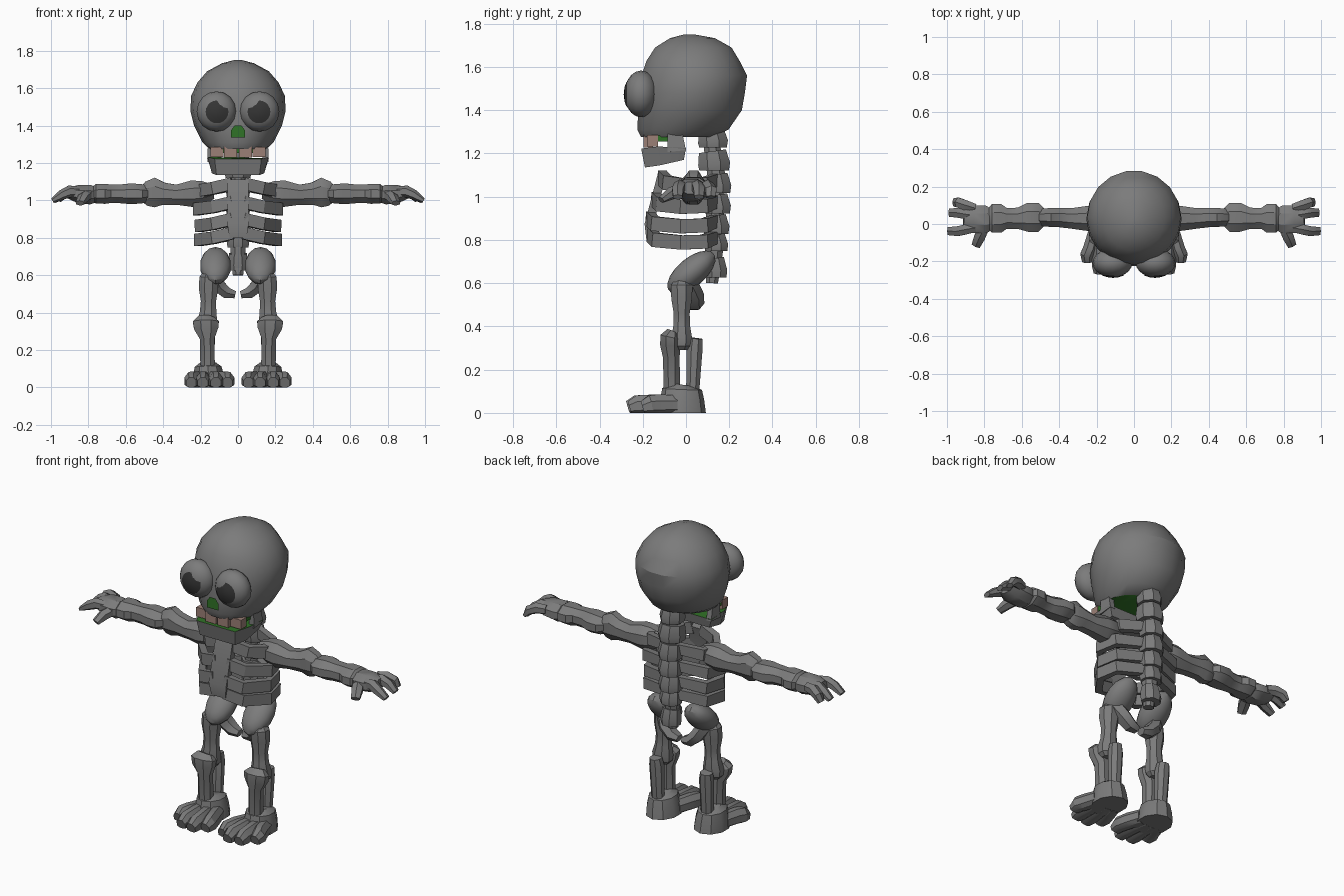
import bpy, bmesh, math
from mathutils import Vector, Matrix


def material(name, col):
    m = bpy.data.materials.new(name)
    m.diffuse_color = (*col, 1)
    return m


BONE = material("bone_grey", (0.20, 0.20, 0.20))
DARK = material("pupil_dark", (0.035, 0.035, 0.035))
GREEN = material("gum_green", (0.03, 0.17, 0.02))
TOOTH = material("tooth_pink", (0.33, 0.215, 0.18))


def finish(name, bm, mats):
    bmesh.ops.recalc_face_normals(bm, faces=bm.faces)
    me = bpy.data.meshes.new(name)
    bm.to_mesh(me)
    bm.free()
    for m in mats:
        me.materials.append(m)
    ob = bpy.data.objects.new(name, me)
    bpy.context.collection.objects.link(ob)
    return ob


def loft(rings):
    """Skin a list of equal point rings and cap both ends."""
    bm = bmesh.new()
    vs = [[bm.verts.new(p) for p in r] for r in rings]
    n = len(vs[0])
    for a, b in zip(vs, vs[1:]):
        for i in range(n):
            bm.faces.new((a[i], a[(i + 1) % n], b[(i + 1) % n], b[i]))
    bm.faces.new(vs[0])
    bm.faces.new(vs[-1])
    return bm


def tube(name, path, n=8, ref=(0, 0, 1), s=1, mat=BONE):
    """Sweep an n-gon along (x, y, z, half_width, half_height); s=-1 mirrors it."""
    pts = [Vector(p[:3]) for p in path]
    rings = []
    k = math.sqrt(2) if n == 4 else 1
    for i, p in enumerate(path):
        t = (pts[min(i + 1, len(pts) - 1)] - pts[max(i - 1, 0)]).normalized()
        side = t.cross(Vector(ref)).normalized()
        up = side.cross(t)
        ring = []
        for j in range(n):
            a = 2 * math.pi * (j + 0.5) / n
            v = pts[i] + side * (p[3] * k * math.cos(a)) + up * (p[4] * k * math.sin(a))
            ring.append((v.x * s, v.y, max(v.z, 0)))
        rings.append(ring)
    return finish(name, loft(rings), [mat])


def box(name, c, h, mat):
    x, y, z = c
    return tube(name, [(x, y, z + h[2], h[0], h[1]), (x, y, z - h[2], h[0], h[1])],
                4, (0, 1, 0), 1, mat)


# Skull: stacked rings (z, front y, back y, half width), green palate beneath
rings = []
for z, f, b, w in [(1.275, -.21, .12, .155), (1.31, -.228, .20, .19), (1.40, -.225, .262, .235),
                   (1.48, -.222, .276, .255), (1.56, -.21, .286, .25), (1.63, -.185, .25, .217),
                   (1.69, -.145, .213, .165), (1.733, -.075, .135, .085), (1.75, -.01, .04, .02)]:
    rings.append([(w * math.cos(a), (f + b) / 2 + (b - f) / 2 * math.sin(a), z)
                  for a in (2 * math.pi * i / 18 for i in range(18))])
bm = loft(rings)
for f in bm.faces:
    if max(v.co.z for v in f.verts) < 1.28:
        f.material_index = 1
finish("skull", bm, [BONE, GREEN])

# Nose hole plate
bm = bmesh.new()
nose = [(-.037, 1.335), (.037, 1.335), (.037, 1.375), (.018, 1.4), (-.018, 1.4), (-.037, 1.375)]
bm.faces.new([bm.verts.new((x, -.236, z)) for x, z in nose])
finish("nose_hole", bm, [GREEN])

# Eyes with notched pupils following the eyeball curve
EX, EY, EZ = .106, .077, .108
for s in (1, -1):
    bm = bmesh.new()
    bmesh.ops.create_uvsphere(bm, u_segments=16, v_segments=10, radius=1)
    bm.transform(Matrix.Translation((.115 * s, -.208, 1.475)) @ Matrix.Diagonal((EX, EY, EZ, 1))
                 @ Matrix.Rotation(math.pi / 2, 4, 'X'))
    finish("eyeball", bm, [BONE])

    def on_eye(r, a):
        x, z = r * math.cos(a), r * math.sin(a)
        y = -EY * 1.04 * math.sqrt(1 - (x / EX) ** 2 - (z / EZ) ** 2)
        return ((.112 + x) * s, -.208 + y, 1.473 + z)

    bm = bmesh.new()
    mid, rim = [], []
    for i in range(20):
        a = 2 * math.pi * i / 20
        r = .042 if 6 <= i <= 8 else .061
        mid.append(bm.verts.new(on_eye(.033, a)))
        rim.append(bm.verts.new(on_eye(r, a)))
    centre = bm.verts.new(on_eye(0, 0))
    for i in range(20):
        j = (i + 1) % 20
        bm.faces.new((centre, mid[i], mid[j]))
        bm.faces.new((mid[i], rim[i], rim[j], mid[j]))
    finish("pupil", bm, [DARK])

# Jaw tray with green gum on top, side hinges and upper teeth
low = [(-.115, -.19, 1.135), (.115, -.19, 1.135), (.14, -.12, 1.145), (.145, -.01, 1.17),
       (-.145, -.01, 1.17), (-.14, -.12, 1.145)]
top = [(-.125, -.207, 1.222), (.125, -.207, 1.222), (.163, -.13, 1.232), (.165, 0, 1.225),
       (-.165, 0, 1.225), (-.163, -.13, 1.232)]
bm = loft([low, top])
bm.faces.ensure_lookup_table()
bm.faces[-1].material_index = 1
finish("jaw", bm, [BONE, GREEN])
for s in (1, -1):
    tube("jaw_hinge", [(.148, -.043, 1.21, .016, .043), (.145, -.052, 1.30, .016, .033)],
         4, (0, 1, 0), s)
    box("front_tooth", (.04 * s, -.175, 1.258), (.034, .022, .03), TOOTH)
    box("side_tooth", (.112 * s, -.155, 1.258), (.034, .025, .027), TOOTH)
box("upper_gum", (0, -.115, 1.268), (.14, .03, .014), GREEN)

# Spine: flared vertebrae (y, z, half width, half depth, half height)
for y, z, w, d, h in [(.125, 1.265, .07, .075, .038), (.13, 1.165, .078, .08, .045),
                      (.145, 1.06, .07, .07, .042), (.145, .965, .07, .068, .042),
                      (.14, .87, .07, .066, .042), (.14, .785, .065, .06, .036),
                      (.14, .67, .06, .055, .045)]:
    tube("vertebra", [(0, y - .008, z + h, w * .85, d * .85), (0, y, z - h * .3, w, d),
                      (0, y, z - h, w * .92, d * .92)], 8, (0, 1, 0))
tube("spine_core", [(0, .11, 1.30, .04, .04), (0, .14, 1.1, .045, .045), (0, .13, .75, .045, .045),
                    (0, .12, .60, .03, .03)], 8, (0, 1, 0))

# Breastbone
tube("breastbone", [(0, -.11, 1.105, .055, .02), (0, -.172, .87, .057, .02),
                    (0, -.165, .80, .045, .018)], 4, (0, 1, 0))

for s in (1, -1):
    # Ribs wrap from breastbone to spine
    for z, w, f in [(1.065, .19, -.10), (.965, .222, -.13), (.875, .212, -.155), (.80, .216, -.15)]:
        tube("rib", [(.03, f - .012, z + .025, .02, .033), (.13, f + .01, z, .02, .033),
                     (w, -.02, z - .012, .02, .033), (w * .9, .085, z - .008, .02, .032),
                     (.03, .135, z + .012, .018, .028)], 4, s=s)

    # Arm bones
    tube("upper_arm", [(.13, .03, 1.045, .04, .04), (.19, .03, 1.04, .068, .07),
                       (.25, .03, 1.035, .072, .076), (.33, .03, 1.03, .06, .058),
                       (.40, .035, 1.035, .056, .065), (.445, .035, 1.042, .055, .086),
                       (.49, .035, 1.035, .05, .07), (.52, .035, 1.035, .035, .04)], 8, s=s)
    tube("forearm", [(.47, .035, 1.035, .04, .04), (.51, .035, 1.035, .083, .055),
                     (.57, .035, 1.035, .083, .06), (.62, .03, 1.035, .062, .055),
                     (.68, .03, 1.035, .06, .053), (.71, .03, 1.035, .083, .058),
                     (.76, .03, 1.035, .083, .056), (.785, .03, 1.035, .05, .035)], 8, s=s)
    # Hand
    tube("palm", [(.75, .03, 1.03, .05, .04), (.79, .025, 1.03, .08, .056),
                  (.86, .025, 1.035, .08, .05), (.91, .03, 1.04, .06, .03)], 8, s=s)
    for y0, y1, tip in [(.085, .115, .96), (.045, .06, .985), (-.02, -.038, .992)]:
        tube("finger", [(.85, y0, 1.045, .026, .028), (.90, (y0 + y1) / 2, 1.048, .031, .032),
                        (.94, y1, 1.03, .03, .027), (tip, y1, .998, .025, .014)], 6, s=s)
    tube("thumb", [(.80, -.02, 1.03, .03, .03), (.825, -.07, 1.015, .034, .03),
                   (.845, -.115, .985, .027, .016)], 6, s=s)

    # Pelvis wing and lower pelvis bar
    bm = bmesh.new()
    bmesh.ops.create_uvsphere(bm, u_segments=14, v_segments=9, radius=1)
    bm.transform(Matrix.Translation((.12 * s, .025, .65)) @ Matrix.Rotation(math.radians(40), 4, 'X')
                 @ Matrix.Diagonal((.084, .135, .066, 1)))
    finish("pelvis_wing", bm, [BONE])
    tube("pelvis_bar", [(.14, .0, .61, .045, .05), (.10, .035, .54, .04, .05),
                        (.06, .04, .505, .035, .045), (.015, .04, .495, .022, .03)], 6, (0, 1, 0), s)

    # Leg bones
    tube("thigh_bone", [(.155, -.02, .62, .03, .03), (.155, -.02, .59, .055, .054),
                        (.158, -.02, .53, .056, .052), (.158, -.02, .46, .044, .04),
                        (.16, -.02, .40, .048, .042), (.165, -.02, .345, .06, .052),
                        (.165, -.02, .31, .055, .048), (.165, -.02, .29, .035, .03)], 8, (0, 1, 0), s)
    tube("shin_bone", [(.17, -.06, .375, .045, .03), (.172, -.072, .35, .075, .052),
                       (.17, -.073, .315, .07, .05), (.165, -.068, .26, .042, .042),
                       (.162, -.065, .08, .042, .04)], 8, (0, 1, 0), s)
    tube("calf_bone", [(.165, .045, .345, .035, .035), (.162, .04, .30, .042, .04),
                       (.16, .03, .08, .036, .032)], 8, (0, 1, 0), s)

    # Foot
    tube("heel", [(.16, -.015, .13, .045, .05), (.16, -.018, .11, .075, .092),
                  (.158, -.018, .06, .088, .102), (.155, -.018, 0, .094, .11)], 10, (0, 1, 0), s)
    for x0, x1, y in [(.10, .056, -.225), (.14, .118, -.268), (.18, .188, -.26), (.21, .25, -.20)]:
        tube("toe", [(x0, -.05, .035, .04, .05), (x0 * .4 + x1 * .6, -.13, .035, .041, .055),
                     (x1, y + .035, .032, .04, .053), (x1, y, .022, .03, .036)], 8, s=s)

# Smooth shading with crisp edges
bpy.ops.object.select_all(action='SELECT')
bpy.context.view_layer.objects.active = bpy.context.scene.objects[0]
bpy.ops.object.shade_smooth_by_angle(angle=math.radians(32))
